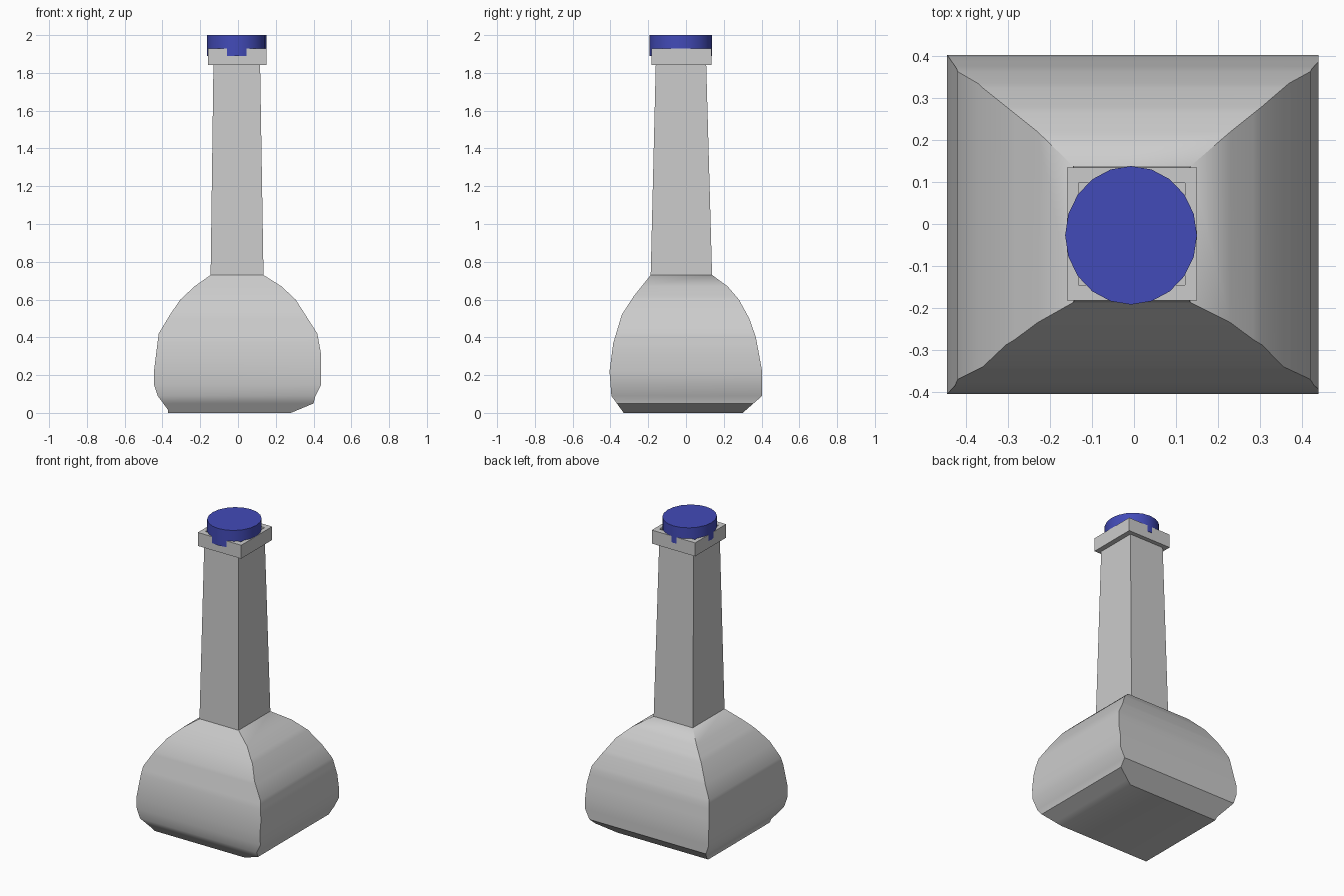
import bpy, bmesh, math

if "Cube" in bpy.data.objects:
    bpy.data.objects.remove(bpy.data.objects["Cube"])


def interp(profile, z):
    for (z0, v0), (z1, v1) in zip(profile, profile[1:]):
        if z <= z1:
            return v0 + (v1 - v0) * max(0, z - z0) / (z1 - z0)
    return profile[-1][1]


def loft(name, sections, angle=40):
    """Skin a stack of rectangles (z, x0, x1, y0, y1) and cap both ends."""
    bm = bmesh.new()
    rings = [[bm.verts.new((x, y, z)) for x, y in
              ((x0, y0), (x1, y0), (x1, y1), (x0, y1))]
             for z, x0, x1, y0, y1 in sections]
    for a, b in zip(rings, rings[1:]):
        for i in range(4):
            j = (i + 1) % 4
            bm.faces.new((a[i], a[j], b[j], b[i]))
    bm.faces.new(rings[0][::-1])
    bm.faces.new(rings[-1])
    bmesh.ops.recalc_face_normals(bm, faces=bm.faces)
    return finish(name, bm, angle)


def finish(name, bm, angle):
    me = bpy.data.meshes.new(name)
    bm.to_mesh(me)
    bm.free()
    ob = bpy.data.objects.new(name, me)
    bpy.context.collection.objects.link(ob)
    bpy.ops.object.select_all(action='DESELECT')
    ob.select_set(True)
    bpy.context.view_layer.objects.active = ob
    bpy.ops.object.shade_smooth_by_angle(angle=math.radians(angle))
    return ob


# Squared flask body: independent side profiles (z, offset)
left = [(0, -.37), (.015, -.37), (.09, -.425), (.15, -.445), (.22, -.445), (.42, -.42),
        (.52, -.36), (.60, -.305), (.67, -.23), (.73, -.145)]
right = [(0, .28), (.05, .40), (.09, .41), (.15, .44), (.31, .44), (.42, .42),
         (.60, .305), (.67, .23), (.73, .135)]
front = [(0, -.33), (.09, -.395), (.22, -.405), (.37, -.385), (.52, -.34),
         (.62, -.275), (.73, -.187)]
back = [(0, .30), (.09, .403), (.22, .403), (.40, .37), (.50, .335),
        (.60, .28), (.67, .22), (.73, .138)]
sides = (left, right, front, back)
levels = sorted({z for p in sides for z, _ in p})
loft("flask_body", [(z, *(interp(p, z) for p in sides)) for z in levels])

# Tapered square neck
loft("flask_neck", [(.73, -.145, .135, -.187, .138),
                    (1.845, -.13, .117, -.16, .107)])

# Square collar with a recessed opening
outer = (-.16, .15, -.182, .135)
inner = (-.132, .122, -.145, .098)
loft("neck_collar", [(1.843, *outer), (1.93, *outer), (1.93, *inner), (1.86, *inner)])

# Round stopper
bm = bmesh.new()
bmesh.ops.create_cone(bm, cap_ends=True, segments=20, radius1=1, radius2=1, depth=1)
bmesh.ops.scale(bm, vec=(.157, .165, .11), verts=bm.verts)
bmesh.ops.translate(bm, vec=(-.007, -.027, 1.945), verts=bm.verts)
stopper = finish("stopper", bm, 30)
blue = bpy.data.materials.new("blue")
blue.diffuse_color = (.055, .07, .48, 1)
blue.use_nodes = True
blue.node_tree.nodes["Principled BSDF"].inputs["Base Color"].default_value = blue.diffuse_color
stopper.data.materials.append(blue)
